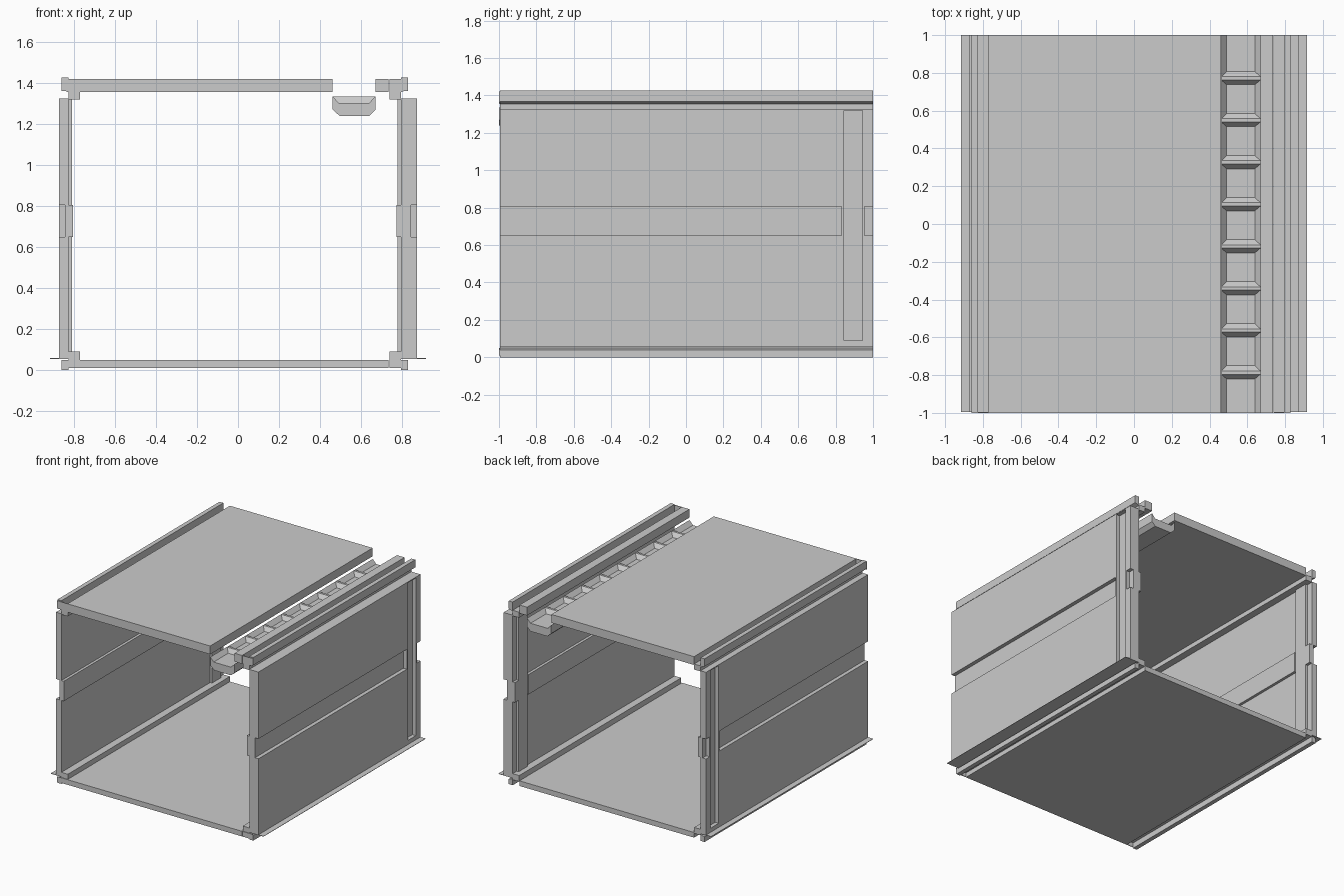
import bpy, bmesh

if "Cube" in bpy.data.objects:
    bpy.data.objects.remove(bpy.data.objects["Cube"])


def mesh_object(name, bm):
    bmesh.ops.recalc_face_normals(bm, faces=bm.faces[:])
    me = bpy.data.meshes.new(name)
    bm.to_mesh(me)
    bm.free()
    ob = bpy.data.objects.new(name, me)
    bpy.context.collection.objects.link(ob)
    return ob


def extrude(name, profile, axis, a, b):
    """Closed profile (xz if axis 'y', yz if axis 'x') extruded from a to b."""
    bm = bmesh.new()
    place = (lambda p, t: (p[0], t, p[1])) if axis == 'y' else (lambda p, t: (t, p[0], p[1]))
    face = bm.faces.new([bm.verts.new(place(p, a)) for p in profile])
    out = bmesh.ops.extrude_face_region(bm, geom=[face])
    verts = [g for g in out['geom'] if isinstance(g, bmesh.types.BMVert)]
    bmesh.ops.translate(bm, verts=verts, vec=(0, b - a, 0) if axis == 'y' else (b - a, 0, 0))
    return mesh_object(name, bm)


def box(name, x, y, z):
    x = sorted(x)
    return extrude(name, [(x[0], z[0]), (x[1], z[0]), (x[1], z[1]), (x[0], z[1])], 'y', *y)


def cut(ob, cutter):
    m = ob.modifiers.new("cut", 'BOOLEAN')
    m.operation, m.solver, m.object = 'DIFFERENCE', 'EXACT', cutter
    bpy.context.view_layer.objects.active = ob
    bpy.ops.object.modifier_apply(modifier=m.name)
    bpy.data.objects.remove(cutter)


F = -0.995          # front end of the extruded parts, behind the thin caps
H = 1.427           # overall height

# Floor and roof panels
box("floor_panel", (-0.77, 0.735), (-1, 1), (0.01, 0.05))
box("roof_panel", (-0.77, 0.46), (-1, 1), (1.355, 1.42))
box("roof_strip", (0.67, 0.735), (-1, 1), (1.355, 1.42))

# Corner rails: outer lip, open channel, body facing into the box
for side, s, shift in (("left", -1, 0.0), ("right", 1, -0.032)):
    lip_out, lip_in, body_in = (s * (v + (shift)) for v in (0.86, 0.826, 0.77))
    bot = [(lip_out, 0), (lip_in, 0), (lip_in, 0.043), (body_in, 0.043),
           (body_in, 0.09), (lip_in, 0.09), (lip_in, 0.05), (lip_out, 0.04)]
    top = [(lip_out, H), (lip_in, H), (lip_in, 1.363), (body_in, 1.363),
           (body_in, 1.32), (lip_in, 1.32), (lip_in, 1.355), (lip_out, 1.367)]
    extrude("bottom_rail_" + side, bot, 'y', F, 1)
    extrude("top_rail_" + side, top, 'y', F, 1)
    # thin front caps closing the channels
    box("bottom_cap_" + side, (lip_out, body_in), (-1, F), (0.01, 0.05))
    box("top_cap_" + side, (lip_out, body_in), (-1, F), (1.36, 1.42))

    # Side wall with pressed groove and door slot
    inner = lip_in
    outer = s * 0.873
    wall = box("wall_" + side, (inner, outer), (F, 1), (0.058, 1.325))
    recess = (s * 0.843, s * 1.0)
    cut(wall, box("cutter", recess, (-1.1, 0.832), (0.65, 0.805)))
    cut(wall, box("cutter", recess, (0.955, 1.1), (0.65, 0.805)))
    cut(wall, box("cutter", recess, (0.845, 0.943), (0.09, 1.318)))
    # matching ridges on the inside
    groove = (inner, inner - s * 0.021)
    box("wall_ridge_" + side, groove, (F, 0.832), (0.65, 0.805))
    box("wall_ridge_end_" + side, groove, (0.955, 1), (0.65, 0.805))
    box("wall_post_" + side, (inner, inner - s * 0.016), (0.837, 0.95), (0.085, 1.32))
    # thin flange under the wall
    box("wall_flange_" + side, (inner, s * 0.917), (F, 1), (0.055, 0.058))

# Tray hanging below the roof slot
tray = [(0.462, 1.335), (0.462, 1.27), (0.495, 1.24), (0.64, 1.24),
        (0.67, 1.268), (0.67, 1.335), (0.64, 1.303), (0.49, 1.303)]
extrude("tray", tray, 'y', -1, 1)

# Tapered ribs across the tray
for i in range(8):
    c = 0.775 - i * 0.2225
    rib = [(c - 0.04, 1.3), (c - 0.013, 1.334), (c + 0.005, 1.334), (c + 0.035, 1.3)]
    extrude("tray_rib_%d" % (i + 1), rib, 'x', 0.463, 0.669)
